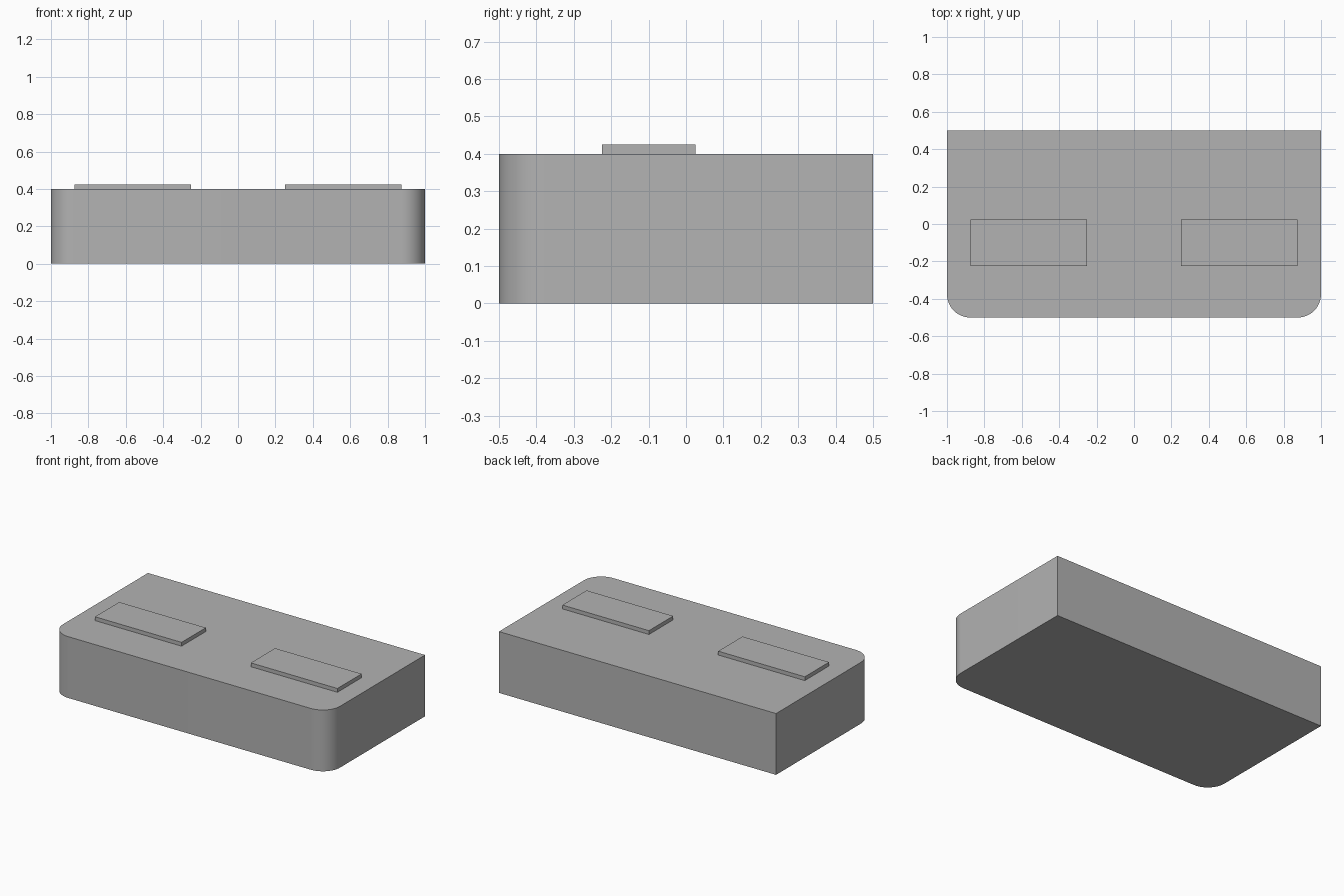
import bpy
import bmesh

cube = bpy.data.objects.get("Cube")
if cube:
    bpy.data.objects.remove(cube, do_unlink=True)

# One plain grey for every part
GREY = (0.45, 0.45, 0.45, 1.0)
grey = bpy.data.materials.new("plain grey")
grey.use_nodes = True
grey.diffuse_color = GREY
grey.node_tree.nodes["Principled BSDF"].inputs["Base Color"].default_value = GREY


def block(name, low, high, front_radius=0.0):
    """Box between two corners, with optional rounded front vertical edges."""
    bm = bmesh.new()
    bmesh.ops.create_cube(bm, size=1)
    for v in bm.verts:
        v.co = [(a + b) / 2 + c * (b - a) for a, b, c in zip(low, high, v.co)]
    if front_radius:
        edges = [e for e in bm.edges
                 if all(abs(v.co.y - low[1]) < 1e-5 for v in e.verts)
                 and abs(e.verts[0].co.z - e.verts[1].co.z) > 1e-5]
        bmesh.ops.bevel(bm, geom=edges, offset=front_radius, segments=12,
                        profile=0.5, affect='EDGES')
    bmesh.ops.recalc_face_normals(bm, faces=bm.faces)
    mesh = bpy.data.meshes.new(name)
    bm.to_mesh(mesh)
    bm.free()
    mesh.materials.append(grey)
    obj = bpy.data.objects.new(name, mesh)
    bpy.context.collection.objects.link(obj)
    return obj


# Main slab, rounded at its two front corners
body = block("body", (-1, -0.5, 0), (1, 0.5, 0.4), front_radius=0.125)
bpy.ops.object.select_all(action='DESELECT')
body.select_set(True)
bpy.context.view_layer.objects.active = body
bpy.ops.object.shade_smooth_by_angle()

# Thin raised pads on the top
block("left_pad", (0.25, -0.225, 0.4), (0.875, 0.025, 0.425))
block("right_pad", (-0.875, -0.225, 0.4), (-0.25, 0.025, 0.425))
